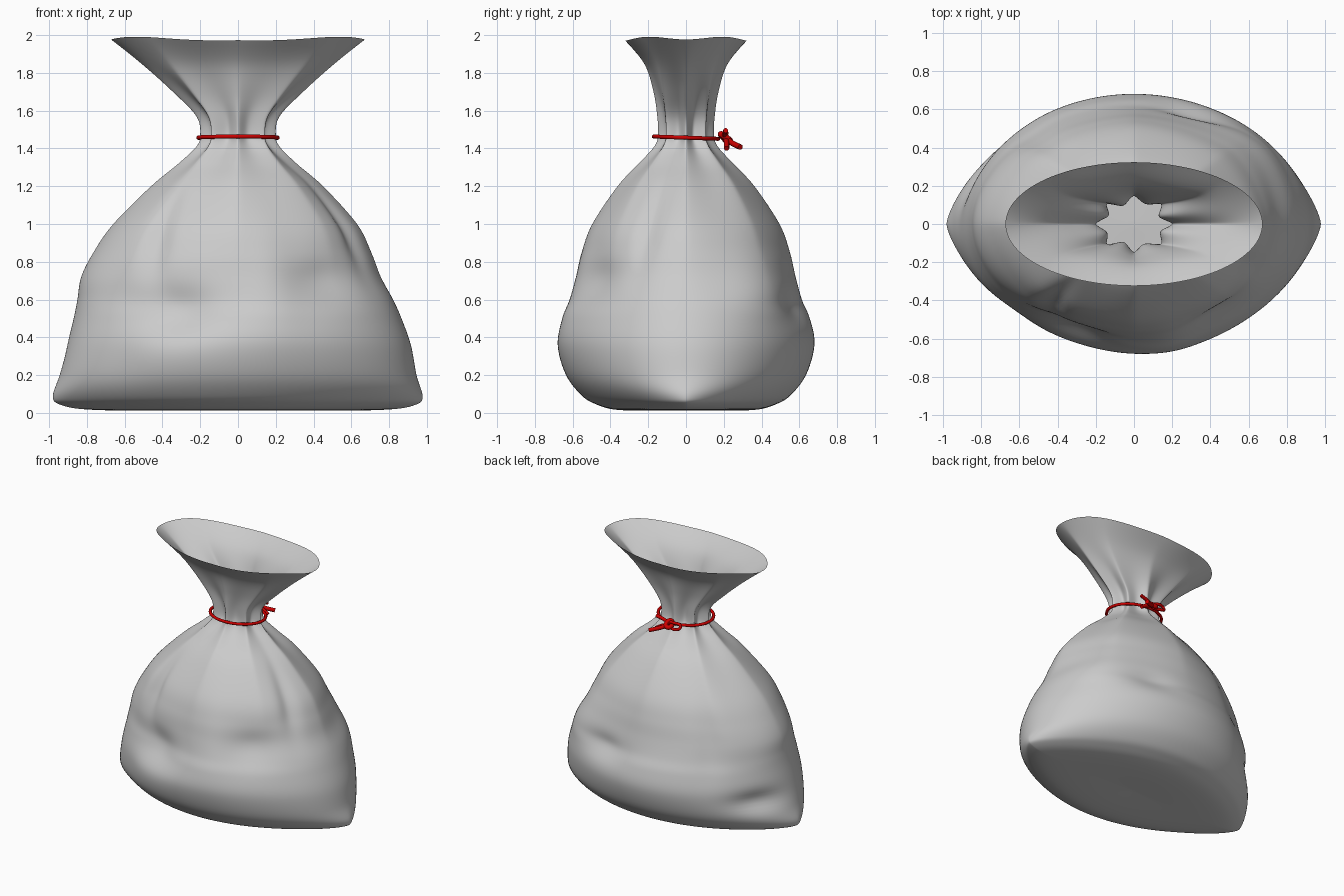
import bpy, bmesh
from math import sin, cos, pi, exp, radians, sqrt

if "Cube" in bpy.data.objects:
    bpy.data.objects.remove(bpy.data.objects["Cube"])

# Bag profile: z, left half-width, right half-width, half-depth, pleat depth
ROWS = [
    (.02, .0, .0, .0, 0), (.012, .45, .45, .22, 0), (.018, .80, .80, .38, 0),
    (.045, .945, .945, .475, 0), (.09, .98, .977, .55, 0), (.2, .945, .945, .635, 0),
    (.36, .905, .915, .68, 0), (.5, .87, .865, .657, 0), (.6, .85, .82, .615, 0),
    (.72, .83, .755, .58, .01), (.85, .765, .705, .55, .02), (1.0, .66, .63, .495, .035),
    (1.2, .46, .45, .362, .07), (1.32, .315, .31, .25, .13), (1.41, .22, .22, .168, .22),
    (1.47, .20, .20, .148, .29), (1.57, .22, .22, .152, .25), (1.7, .345, .345, .172, .15),
    (1.85, .51, .51, .22, .05), (1.985, .672, .672, .323, 0)]
STEPS, SEG = 6, 192

# Soft dents and bulges: angle, height, angular width, vertical width, amount, lean
DENTS = [
    (247, .54, 17, .14, -.12, 0), (232, .95, 6, .22, -.06, -18), (225, .4, 12, .3, -.02, 0),
    (337, 1.0, 7, .22, -.05, 10), (307, .7, 15, .12, -.05, 20), (68, .56, 14, .08, -.06, 0),
    (42, .66, 21, .18, .07, 0), (155, .30, 16, .08, -.05, 0), (130, .8, 8, .3, -.03, 0),
    (283, .7, 10, .3, .025, 0)]


def spline(i, f, k):
    n = len(ROWS) - 1
    a, b, c, d = (ROWS[min(max(j, 0), n)][k] for j in (i - 1, i, i + 1, i + 2))
    return b + .5 * f * (c - a + f * (2*a - 5*b + 4*c - d + f * (3*(b - c) + d - a)))


def bag_point(row, t):
    z, xl, xr, y, pleat = row
    c, s = cos(t), sin(t)
    p = 1 + .5 * exp(-(z / .11) ** 2)                # pinched bottom corners
    k = 1 - pleat * (sqrt(sin(4 * t) ** 2 + .01) - .1) * (1 + .15 * sin(3 * t + 1))
    k -= (.015 - .005 * s) * (1 - cos(4 * t)) * max(0, 1 - z)   # flatter diagonals
    deg = t * 180 / pi
    for a, h, wa, wh, amt, lean in DENTS:
        d = (deg - a - lean * (z - h) + 180) % 360 - 180
        k += amt * exp(-(d / wa) ** 2 - ((z - h) / wh) ** 2)
    rim = max(0, (z - 1.7) / .285)                   # wavy mouth
    z += rim ** 2 * (.012 * cos(4 * t + pi) * abs(c) - .012 * s * s + .004 * c * c)
    return ((xr if c > 0 else xl) * c * k, y * s * abs(s) ** (p - 1) * k, max(z, 0))


# Cloth bag
bm = bmesh.new()
rings = []
for i in range(len(ROWS) - 1):
    for j in range(STEPS):
        if i or j:
            rings.append([spline(i, j / STEPS, k) for k in range(5)])
rings.append(ROWS[-1])
loops = [[bm.verts.new(bag_point(r, 2 * pi * n / SEG)) for n in range(SEG)] for r in rings]
base = bm.verts.new((0, 0, ROWS[0][0]))
for n in range(SEG):
    m = (n + 1) % SEG
    bm.faces.new((base, loops[0][m], loops[0][n]))
    for lo, hi in zip(loops, loops[1:]):
        bm.faces.new((lo[n], lo[m], hi[m], hi[n]))
mesh = bpy.data.meshes.new("bag")
bm.to_mesh(mesh)
bm.free()
mesh.shade_smooth()
bpy.context.collection.objects.link(bpy.data.objects.new("bag", mesh))

red = bpy.data.materials.new("red_cord")
red.diffuse_color = (.6, .0, .0, 1)
red.use_nodes = True
red.node_tree.nodes["Principled BSDF"].inputs["Base Color"].default_value = red.diffuse_color


def cord(name, pts, radius=.011, closed=False):
    cu = bpy.data.curves.new(name, 'CURVE')
    cu.dimensions = '3D'
    cu.bevel_depth, cu.bevel_resolution, cu.resolution_u = radius, 3, 8
    cu.use_fill_caps = True
    sp = cu.splines.new('BEZIER')
    sp.bezier_points.add(len(pts) - 1)
    for b, p in zip(sp.bezier_points, pts):
        b.co = p
        b.handle_left_type = b.handle_right_type = 'AUTO'
    sp.use_cyclic_u = closed
    cu.materials.append(red)
    bpy.context.collection.objects.link(bpy.data.objects.new(name, cu))


# Cord around the neck
cord("neck_cord", [(.21 * cos(radians(a)), .17 * sin(radians(a)),
                    1.457 - .006 * sin(radians(a))) for a in range(0, 360, 30)], .011, True)
# Knot, bow loops and tails at the back
cord("knot", [(0, .185, 1.475), (.022, .21, 1.46), (0, .232, 1.44),
              (-.022, .21, 1.45)], .017, True)
cord("left_bow_loop", [(0, .2, 1.455), (-.05, .215, 1.48), (-.1, .21, 1.465),
                       (-.06, .225, 1.435)], .011, True)
cord("upper_tail", [(0, .2, 1.455), (.05, .205, 1.48), (.11, .21, 1.495)], .013)
cord("long_tail", [(0, .215, 1.45), (.06, .25, 1.425), (.12, .288, 1.407)], .015)
cord("short_tail", [(0, .21, 1.45), (.06, .215, 1.43), (.11, .215, 1.40)], .014)
